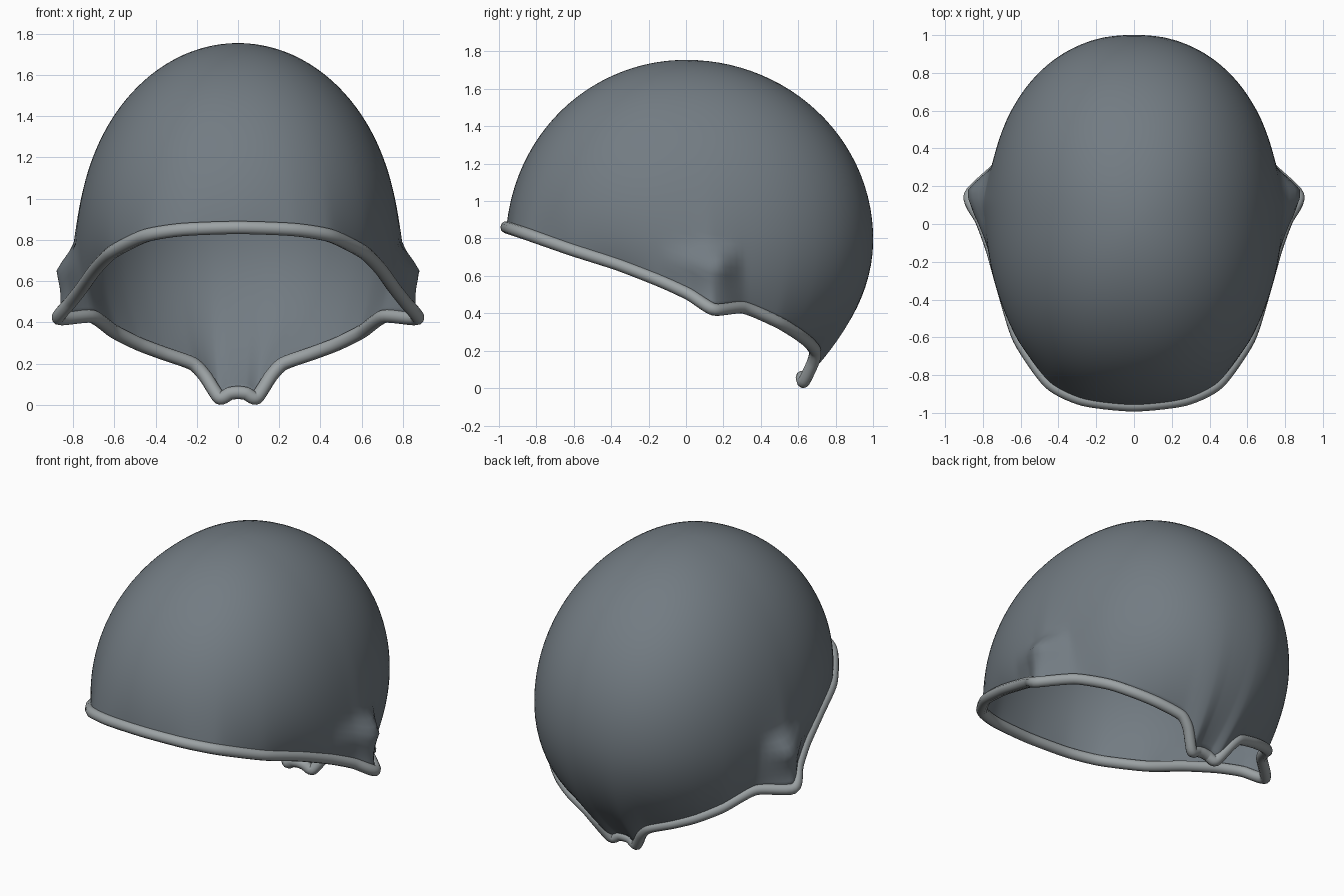
import bpy, bmesh, math
from mathutils import Vector

if "Cube" in bpy.data.objects:
    bpy.data.objects.remove(bpy.data.objects["Cube"])

CENTRE = Vector((0, 0, 0.8))
ROWS = 40
STEPS = 7

# right half of the opening edge, front to back
HALF_RIM = [(0, -0.96, 0.86), (0.27, -0.93, 0.85), (0.45, -0.84, 0.82),
            (0.61, -0.61, 0.74), (0.69, -0.36, 0.66), (0.755, -0.13, 0.57),
            (0.81, 0.02, 0.50), (0.87, 0.15, 0.42), (0.71, 0.31, 0.43),
            (0.60, 0.49, 0.355), (0.48, 0.59, 0.295), (0.36, 0.65, 0.25),
            (0.22, 0.69, 0.20), (0.16, 0.68, 0.14), (0.09, 0.63, 0.035),
            (0.04, 0.62, 0.055), (0, 0.62, 0.06)]


def material(name, rgb):
    m = bpy.data.materials.new(name)
    m.diffuse_color = (*rgb, 1)
    m.use_nodes = True
    m.node_tree.nodes["Principled BSDF"].inputs["Base Color"].default_value = m.diffuse_color
    return m


def smooth_loop(points, steps):
    """Closed spline through the points, with light tension."""
    n, out = len(points), []
    for i in range(n):
        a, b, c, d = (points[(i + k) % n] for k in (-1, 0, 1, 2))
        m0, m1 = (c - a) * 0.35, (d - b) * 0.35
        for k in range(steps):
            t = k / steps
            out.append(b * (2*t**3 - 3*t*t + 1) + m0 * (t**3 - 2*t*t + t)
                       + c * (3*t*t - 2*t**3) + m1 * (t**3 - t*t))
    return out


def dome_point(d):
    """Point of the egg-shaped dome in direction d from the centre."""
    b = 1.0 if d.y > 0 else 0.955
    c = 0.955 if d.z > 0 else 0.87
    flat = (abs(d.x / 0.775) ** 2.2 + abs(d.y / b) ** 2.2) ** (2 / 2.2)
    return CENTRE + d / math.sqrt(flat + (d.z / c) ** 2)


def tent(v, low, peak, high):
    return max(0, min((v - low) / (peak - low), (high - v) / (high - peak)))


def finish(obj, mat, angle):
    obj.data.materials.append(mat)
    bpy.ops.object.select_all(action='DESELECT')
    obj.select_set(True)
    bpy.context.view_layer.objects.active = obj
    bpy.ops.object.shade_smooth_by_angle(angle=math.radians(angle))


shell_grey = material("shell_grey", (0.17, 0.20, 0.225))
rim_grey = material("rim_grey", (0.33, 0.36, 0.37))

right = [Vector(p) for p in HALF_RIM]
left = [Vector((-p.x, p.y, p.z)) for p in reversed(right[1:-1])]
rim_path = smooth_loop(right + left, STEPS)

# shell: arcs from the crown to the opening edge, flared to meet it
bm = bmesh.new()
crown = bm.verts.new(dome_point(Vector((0, 0, 1))))
arcs = []
for edge in rim_path:
    d = (edge - CENTRE).normalized()
    total = Vector((0, 0, 1)).angle(d)
    side = Vector((d.x, d.y, 0)).normalized()
    offset = edge - dome_point(d)
    arc = []
    for r in range(1, ROWS + 1):
        s = r / ROWS
        a = total * s
        p = dome_point(side * math.sin(a) + Vector((0, 0, math.cos(a))))
        # ear pocket
        bump = 0.12 * tent(p.y, -0.15, 0.18, 0.30) * tent(p.z, 0.44, 0.67, 0.78)
        p.x += math.copysign(bump, p.x) * (1 - s ** 8)
        arc.append(bm.verts.new(p + offset * s ** 8))
    arcs.append(arc)
for i, arc in enumerate(arcs):
    nxt = arcs[(i + 1) % len(arcs)]
    bm.faces.new((crown, arc[0], nxt[0]))
    for r in range(ROWS - 1):
        bm.faces.new((arc[r], arc[r + 1], nxt[r + 1], nxt[r]))
bmesh.ops.recalc_face_normals(bm, faces=bm.faces)
if crown.normal.z < 0 or sum(f.normal.z for f in crown.link_faces) < 0:
    bmesh.ops.reverse_faces(bm, faces=bm.faces)
mesh = bpy.data.meshes.new("shell")
bm.to_mesh(mesh)
bm.free()
shell = bpy.data.objects.new("shell", mesh)
bpy.context.collection.objects.link(shell)
finish(shell, shell_grey, 50)
thick = shell.modifiers.new("thickness", 'SOLIDIFY')
thick.thickness = 0.012
thick.offset = -1

# rolled rim: round tube along the opening edge
curve = bpy.data.curves.new("rim_curve", 'CURVE')
curve.dimensions = '3D'
curve.bevel_depth = 0.033
curve.bevel_resolution = 3
spline = curve.splines.new('POLY')
spline.points.add(len(rim_path) - 1)
for pt, p in zip(spline.points, rim_path):
    pt.co = (*p, 1)
spline.use_cyclic_u = True
helper = bpy.data.objects.new("rim_helper", curve)
bpy.context.collection.objects.link(helper)
bpy.context.view_layer.update()
tube = bpy.data.meshes.new_from_object(
    helper.evaluated_get(bpy.context.evaluated_depsgraph_get()))
bpy.data.objects.remove(helper)
tube.name = "rolled_rim"
tube.materials.clear()
rim = bpy.data.objects.new("rolled_rim", tube)
bpy.context.collection.objects.link(rim)
finish(rim, rim_grey, 60)
